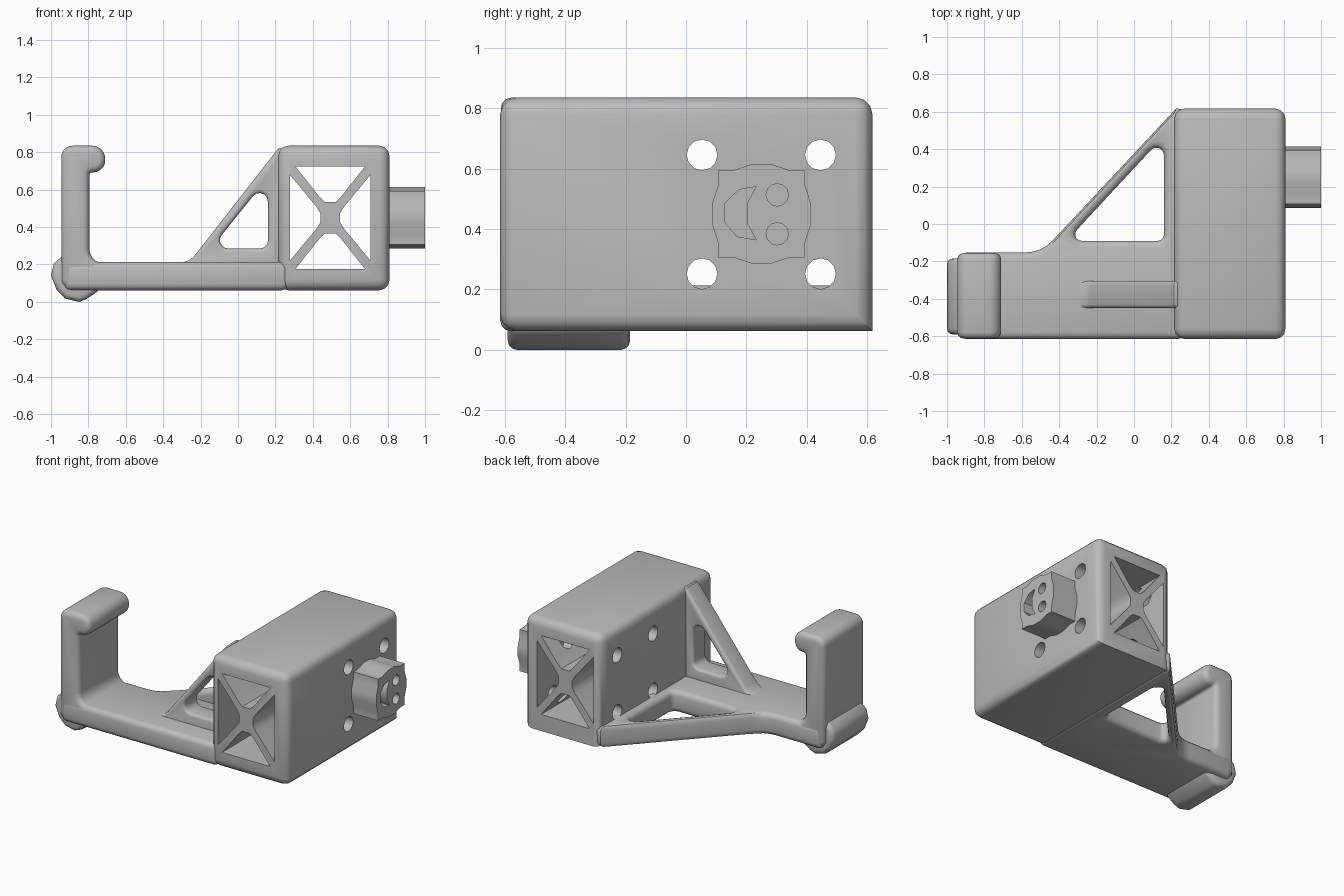
import bpy, bmesh, math
from mathutils import Vector

if "Cube" in bpy.data.objects:
    bpy.data.objects.remove(bpy.data.objects["Cube"])

grey = bpy.data.materials.new("plain grey")
grey.use_nodes = True
colour = (0.5, 0.5, 0.5, 1)
grey.diffuse_color = colour
grey.node_tree.nodes["Principled BSDF"].inputs["Base Color"].default_value = colour


def rounded(corners, steps=5):
    """Outline from (a, b, radius) corners, each replaced by an arc."""
    out = []
    for i, (a, b, r) in enumerate(corners):
        p = Vector((a, b))
        if r == 0:
            out.append(p)
            continue
        u = (Vector(corners[i - 1][:2]) - p).normalized()
        v = (Vector(corners[(i + 1) % len(corners)][:2]) - p).normalized()
        half = u.angle(v) / 2
        centre = p + (u + v).normalized() * (r / math.sin(half))
        start = (p + u * (r / math.tan(half)) - centre).normalized()
        end = (p + v * (r / math.tan(half)) - centre).normalized()
        for k in range(steps + 1):
            out.append(centre + start.slerp(end, k / steps).normalized() * r)
    return out


def circle(a, b, r, sides=12):
    return [(a + r * math.cos(math.tau * k / sides), b + r * math.sin(math.tau * k / sides))
            for k in range(sides)]


def prism(name, outline, axis, lo, hi):
    """Extrude a flat outline along one axis."""
    place = {"x": lambda a, b, h: (h, a, b),
             "y": lambda a, b, h: (a, h, b),
             "z": lambda a, b, h: (a, b, h)}[axis]
    bm = bmesh.new()
    low = [bm.verts.new(place(p[0], p[1], lo)) for p in outline]
    high = [bm.verts.new(place(p[0], p[1], hi)) for p in outline]
    bm.faces.new(low)
    bm.faces.new(high)
    n = len(low)
    for i in range(n):
        j = (i + 1) % n
        bm.faces.new((low[i], low[j], high[j], high[i]))
    bmesh.ops.recalc_face_normals(bm, faces=bm.faces)
    mesh = bpy.data.meshes.new(name)
    bm.to_mesh(mesh)
    bm.free()
    mesh.materials.append(grey)
    obj = bpy.data.objects.new(name, mesh)
    bpy.context.collection.objects.link(obj)
    return obj


def activate(obj):
    bpy.ops.object.select_all(action="DESELECT")
    obj.select_set(True)
    bpy.context.view_layer.objects.active = obj


def cut(obj, cutter):
    mod = obj.modifiers.new("cut", "BOOLEAN")
    mod.operation = "DIFFERENCE"
    mod.solver = "EXACT"
    mod.object = cutter
    activate(obj)
    bpy.ops.object.modifier_apply(modifier=mod.name)
    bpy.data.objects.remove(cutter)


def soften(obj, width):
    """Round only the sharp right-angled rims."""
    mod = obj.modifiers.new("soft", "BEVEL")
    mod.width = width
    mod.segments = 3
    mod.limit_method = "ANGLE"
    mod.angle_limit = math.radians(60)
    mod.use_clamp_overlap = False
    activate(obj)
    bpy.ops.object.modifier_apply(modifier=mod.name)


def finish(obj):
    activate(obj)
    bpy.ops.object.shade_smooth_by_angle(angle=math.radians(35))


# Hollow box, with its lower back edge left square
X0, X1, Z0, Z1, BACK = 0.215, 0.81, 0.062, 0.835, 0.617
box = prism("box", [(X0, Z0), (X1, Z0), (X1, Z1), (X0, Z1)], "y", -0.615, BACK)
bm = bmesh.new()
bm.from_mesh(box.data)
edges = [e for e in bm.edges
         if not all(v.co.y > 0 and v.co.z < 0.1 for v in e.verts)]
bmesh.ops.bevel(bm, geom=edges, offset=0.055, segments=3, profile=0.5, affect="EDGES")
bm.to_mesh(box.data)
bm.free()

# Four openings leave a cross brace running through the box
cx, cz = 0.493, 0.45
for s in (1, -1):
    flat = [(cx - 0.185, cz + s * 0.273), (cx + 0.185, cz + s * 0.273),
            (cx + 0.06, cz + s * 0.115), (cx + 0.03, cz + s * 0.085),
            (cx - 0.03, cz + s * 0.085), (cx - 0.06, cz + s * 0.115)]
    cut(box, prism("opening_cutter", flat, "y", -1, 1))
    side = [(cx + s * 0.216, cz + 0.23), (cx + s * 0.216, cz - 0.23),
            (cx + s * 0.075, cz - 0.06), (cx + s * 0.053, cz - 0.025),
            (cx + s * 0.053, cz + 0.025), (cx + s * 0.075, cz + 0.06)]
    cut(box, prism("opening_cutter", side, "y", -1, 1))

# Screw holes across the box
for y in (0.053, 0.445):
    for z in (0.252, 0.645):
        cut(box, prism("screw_cutter", circle(y, z, 0.051), "x", 0, 1))
finish(box)

# Base arm with the diagonal strut back to the box
arm = prism("base_arm", rounded([
    (-0.93, -0.615, 0), (0.268, -0.615, 0), (0.268, BACK, 0), (0.225, BACK, 0),
    (-0.495, -0.152, 0.2), (-0.93, -0.152, 0)]), "z", Z0, 0.213)
cut(arm, prism("arm_cutter", rounded([
    (0.16, 0.47, 0.04), (0.16, -0.09, 0.035), (-0.36, -0.09, 0.035)]), "z", -1, 1))
soften(arm, 0.035)
finish(arm)

# Upright gusset between arm and box
gusset = prism("gusset", rounded([
    (0.25, 0.14, 0), (0.25, 0.82, 0), (0.215, 0.82, 0),
    (-0.25, 0.225, 0.1), (-0.32, 0.205, 0), (-0.32, 0.14, 0)]), "y", -0.45, -0.305)
cut(gusset, prism("gusset_cutter", rounded([
    (0.16, 0.665, 0.045), (0.16, 0.285, 0.045), (-0.145, 0.285, 0.045)]), "y", -1, 1))
soften(gusset, 0.02)
finish(gusset)

# Upright hook with rounded lip and inner fillet
hook = prism("hook", rounded([
    (-0.945, 0.08, 0), (-0.945, 0.835, 0.06), (-0.71, 0.835, 0.068),
    (-0.71, 0.692, 0.064), (-0.795, 0.692, 0.015), (-0.795, 0.205, 0.08),
    (-0.69, 0.205, 0), (-0.69, 0.08, 0)]), "y", -0.613, -0.155)
soften(hook, 0.035)
finish(hook)

# Faceted foot below the hook
foot = prism("foot", [
    (-0.945, 0.24), (-0.985, 0.205), (-1.0, 0.14), (-0.97, 0.065), (-0.925, 0.018),
    (-0.85, 0.0), (-0.81, 0.015), (-0.73, 0.07), (-0.75, 0.18), (-0.85, 0.24)],
    "y", -0.59, -0.185)
soften(foot, 0.03)
finish(foot)

# Side coupling block with stepped, symmetric outline
cy = 0.25
quarter = [(0.164, 0.033), (0.144, 0.094), (0.144, 0.144),
           (0.094, 0.144), (0.033, 0.164)]
outline = []
for sy, sz in ((1, 1), (-1, 1), (-1, -1), (1, -1)):
    part = [(cy + sy * a, cz + sz * b) for a, b in quarter]
    outline += part if sy * sz > 0 else part[::-1]
coupling = prism("coupling", outline, "x", 0.76, 1.0)

# Two round sockets and a crescent slot in the coupling face
for z in (0.384, 0.513):
    cut(coupling, prism("socket_cutter", circle(0.302, z, 0.037), "x", 0.84, 1.1))
crescent = [(0.232, 0.54), (0.175, 0.53), (0.129, 0.485), (0.129, 0.42),
            (0.17, 0.375), (0.232, 0.364), (0.202, 0.42), (0.202, 0.485)]
cut(coupling, prism("crescent_cutter", crescent, "x", 0.84, 1.1))
finish(coupling)
